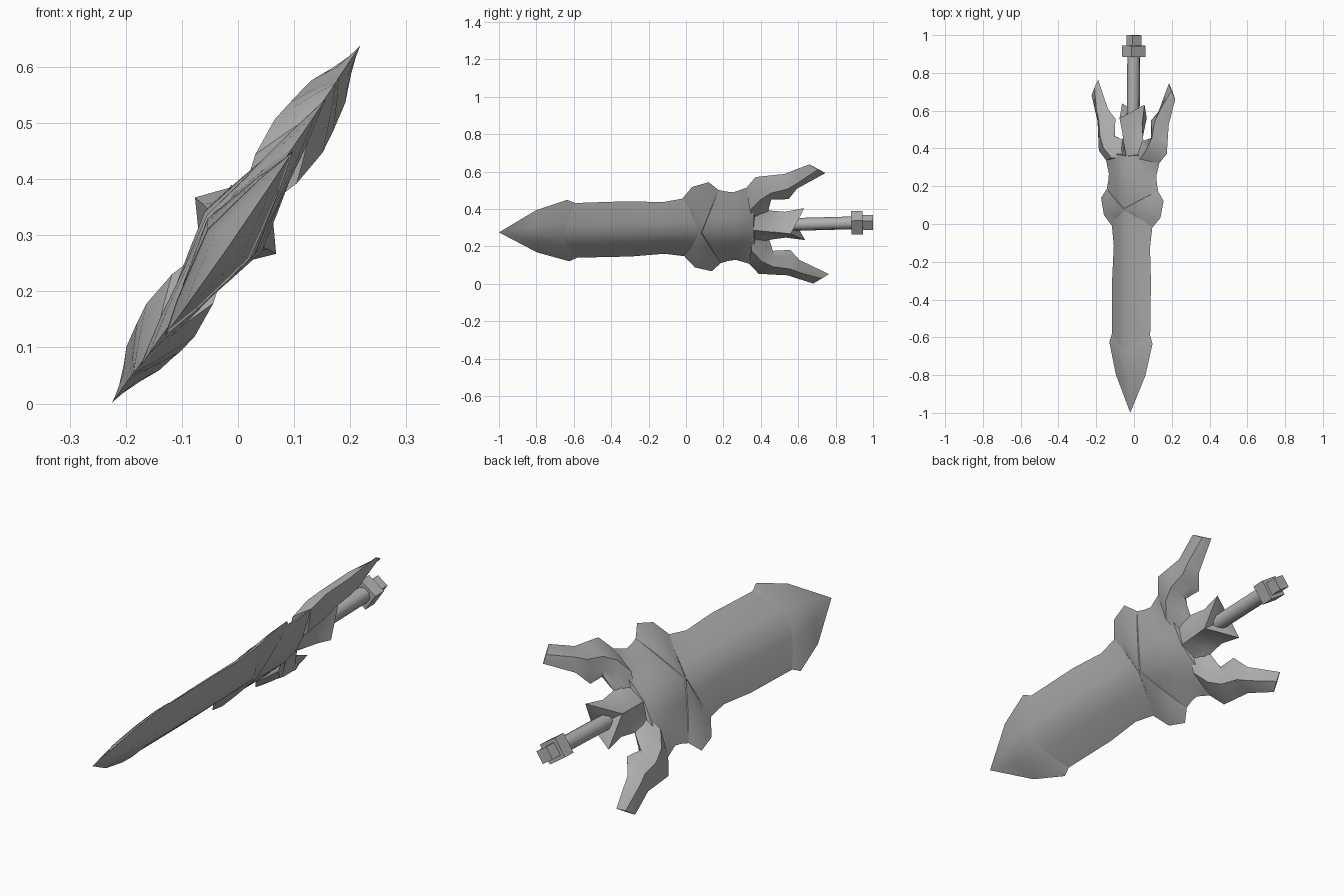
import bpy, bmesh, math
from mathutils import Vector, Matrix

old = bpy.data.objects.get("Cube")
if old:
    bpy.data.objects.remove(old, do_unlink=True)

# Sword frame: s runs tip to pommel, w across the flat, t through the thickness
S = Vector((0.01, 1.0, 0.027)).normalized()
W = Vector((0.57, 0.0, 0.82))
W = (W - S * W.dot(S)).normalized()
T = W.cross(S).normalized()
ORIGIN = Vector((-0.01, 0.0, 0.302))

steel = bpy.data.materials.new("grey_steel")
steel.use_nodes = True
colour = (0.45, 0.45, 0.45, 1)
steel.diffuse_color = colour
steel.node_tree.nodes["Principled BSDF"].inputs["Base Color"].default_value = colour


def place(s, w, t):
    return ORIGIN + S * s + W * w + T * t


def lens(a, mid, b, power=0.8, steps=3):
    """Closed section: edge a, ridge mid (s, w, thickness), edge b."""
    def side(e, f, sign):
        return (e[0] + (mid[0] - e[0]) * f, e[1] + (mid[1] - e[1]) * f,
                sign * mid[2] * f ** power)
    fr = [i / steps for i in range(steps + 1)]
    top = [side(a, f, 1) for f in fr] + [side(b, f, 1) for f in fr[-2::-1]]
    low = [side(b, f, -1) for f in fr[1:]] + [side(a, f, -1) for f in fr[-2:0:-1]]
    return top + low


def regular(s, r, n, turn=0.0):
    return [(s, r * math.cos(turn + 2 * math.pi * i / n),
             r * math.sin(turn + 2 * math.pi * i / n)) for i in range(n)]


def loft(name, rings, angle=40, cap_s=None):
    """Skin the rings; both ends close to a middle point."""
    bm = bmesh.new()
    rows = [[bm.verts.new(place(*p)) for p in ring] for ring in rings]
    n = len(rows[0])
    for r0, r1 in zip(rows, rows[1:]):
        for i in range(n):
            j = (i + 1) % n
            bm.faces.new((r0[i], r0[j], r1[j], r1[i]))
    for k, row in ((0, rows[0]), (1, rows[-1])):
        c = sum((v.co for v in row), Vector()) / n
        if k and cap_s is not None:
            c = place(cap_s, 0, 0)
        hub = bm.verts.new(c)
        for i in range(n):
            bm.faces.new((row[i], row[(i + 1) % n], hub))
    bmesh.ops.remove_doubles(bm, verts=bm.verts, dist=0.0005)
    bmesh.ops.dissolve_degenerate(bm, dist=0.0002, edges=bm.edges)
    bmesh.ops.recalc_face_normals(bm, faces=bm.faces)
    me = bpy.data.meshes.new(name)
    bm.to_mesh(me)
    bm.free()
    ob = bpy.data.objects.new(name, me)
    bpy.context.collection.objects.link(ob)
    me.materials.append(steel)
    bpy.ops.object.select_all(action='DESELECT')
    ob.select_set(True)
    bpy.context.view_layer.objects.active = ob
    bpy.ops.object.shade_smooth_by_angle(angle=math.radians(angle))
    return ob


def flat_rings(stations, power=0.8):
    # station: edge s, half width, ridge s, half thickness
    return [lens((es, hw), (cs, 0, ht), (es, -hw), power) for es, hw, cs, ht in stations]


# Blade, pointed head, and the straight body
loft("blade_tip", flat_rings([
    (-1.0, 0.0, -1.0, 0.0), (-0.8, 0.137, -0.82, 0.030),
    (-0.63, 0.20, -0.66, 0.046), (-0.58, 0.174, -0.63, 0.040)]))
loft("blade", flat_rings([
    (-0.60, 0.178, -0.66, 0.046), (-0.3, 0.18, -0.3, 0.052),
    (-0.12, 0.168, -0.12, 0.053), (0.0, 0.19, 0.07, 0.050)]))

# Guard: flared lobes, then the barrel band pinched at both ends
loft("guard_lobes", flat_rings([
    (-0.02, 0.18, 0.05, 0.040), (0.04, 0.262, 0.068, 0.046),
    (0.13, 0.29, 0.07, 0.050), (0.18, 0.238, 0.08, 0.056)]))
loft("guard_band", flat_rings([
    (0.18, 0.238, 0.07, 0.050), (0.22, 0.226, 0.15, 0.062),
    (0.26, 0.22, 0.28, 0.062), (0.33, 0.247, 0.355, 0.050),
    (0.38, 0.315, 0.36, 0.046)]))

# Swept wings on each side of the grip
for side, name in ((1, "upper_wing"), (-1, "lower_wing")):
    stations = [  # outer edge, ridge, inner edge
        ((0.33, 0.247), (0.345, 0.13, 0.045), (0.36, 0.0)),
        ((0.38, 0.315), (0.40, 0.20, 0.052), (0.44, 0.08)),
        ((0.46, 0.323), (0.46, 0.24, 0.046), (0.46, 0.168)),
        ((0.535, 0.33), (0.55, 0.26, 0.042), (0.553, 0.165)),
        ((0.585, 0.352), (0.60, 0.29, 0.036), (0.60, 0.232)),
        ((0.67, 0.388), (0.715, 0.355, 0.004), (0.755, 0.329))]
    loft(name, [lens((a[0], a[1] * side), (m[0], m[1] * side, m[2]),
                     (b[0], b[1] * side), 0.9) for a, m, b in stations])

# Diamond collar with a notched rim
loft("collar", flat_rings([
    (0.37, 0.15, 0.35, 0.040), (0.45, 0.095, 0.42, 0.058),
    (0.53, 0.084, 0.49, 0.070), (0.635, 0.104, 0.56, 0.088)], 1.0), 35, 0.57)

# Grip and blocky pommel
loft("grip", [regular(s, 0.035, 8, math.pi / 8) for s in (0.5, 0.7, 0.9)], 50)
for name, s0, s1, half in (("pommel_block", 0.885, 0.945, 0.045),
                           ("pommel_end", 0.94, 1.0, 0.029)):
    loft(name, [regular(s, half * math.sqrt(2), 4, math.pi / 4) for s in (s0, s1)], 30)
